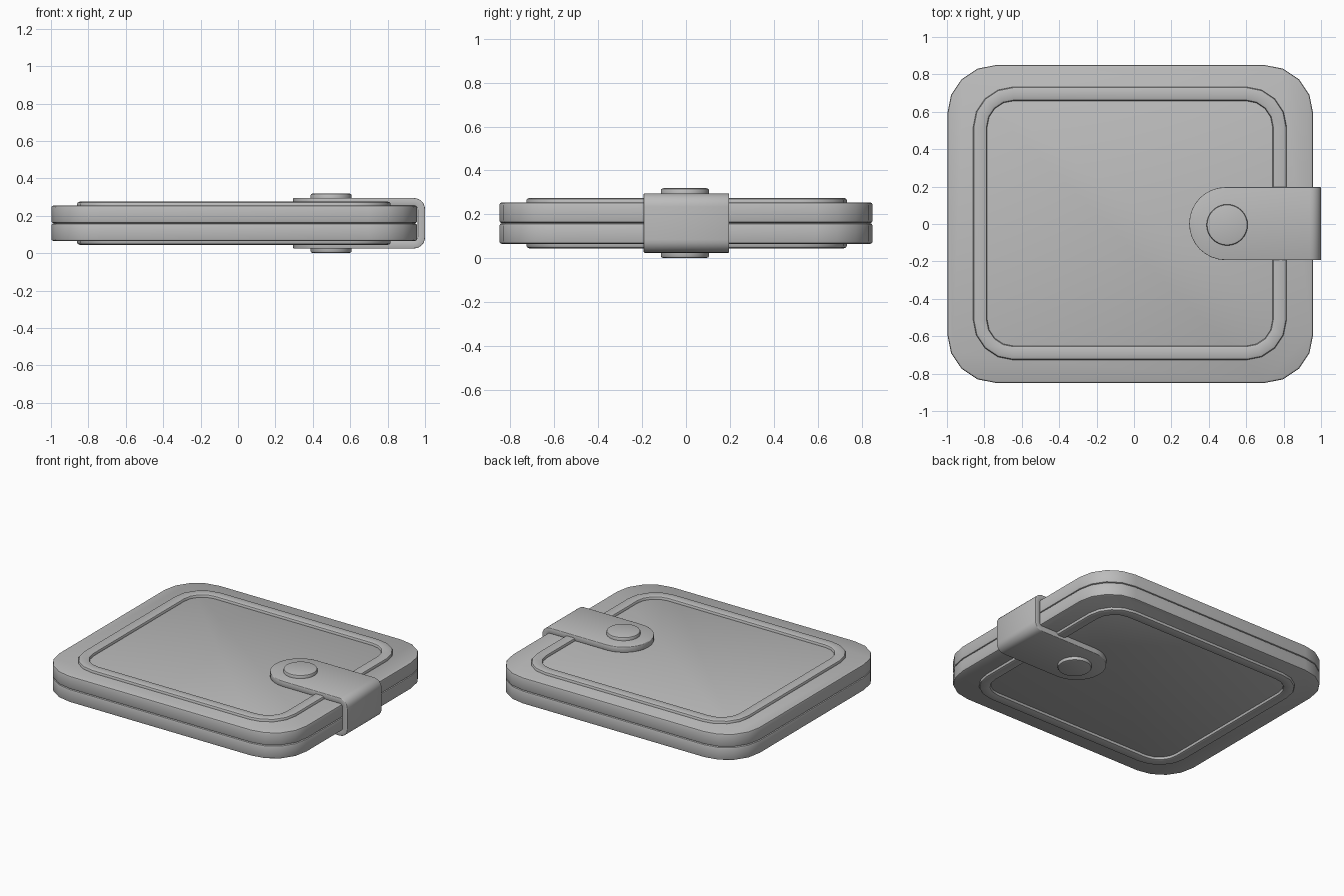
import bpy, bmesh, math

if "Cube" in bpy.data.objects:
    bpy.data.objects.remove(bpy.data.objects["Cube"])

# Single leather colour
grey = bpy.data.materials.new("grey leather")
grey.use_nodes = True
colour = (0.5, 0.5, 0.5, 1)
grey.diffuse_color = colour
grey.node_tree.nodes["Principled BSDF"].inputs["Base Color"].default_value = colour

MID = 0.16  # height of the seam between the two halves


def finish(name, bm):
    bmesh.ops.recalc_face_normals(bm, faces=bm.faces)
    mesh = bpy.data.meshes.new(name)
    bm.to_mesh(mesh)
    bm.free()
    mesh.materials.append(grey)
    obj = bpy.data.objects.new(name, mesh)
    bpy.context.collection.objects.link(obj)
    bpy.ops.object.select_all(action="DESELECT")
    obj.select_set(True)
    bpy.context.view_layer.objects.active = obj
    bpy.ops.object.shade_smooth_by_angle(angle=math.radians(35))
    return obj


def outline(cx, cy, hx, hy, radius, steps):
    """Rounded rectangle as a list of points."""
    points = []
    for k, (sx, sy) in enumerate([(1, 1), (-1, 1), (-1, -1), (1, -1)]):
        for i in range(steps + 1):
            a = math.pi / 2 * (k + i / steps)
            points.append((cx + sx * (hx - radius) + radius * math.cos(a),
                           cy + sy * (hy - radius) + radius * math.sin(a)))
    return points


def loft(name, shape, profile, side, steps, ring=False):
    """Stack inset outlines; profile holds (inset, height from the seam)."""
    cx, cy, hx, hy, radius = shape
    bm = bmesh.new()
    loops = [[bm.verts.new((x, y, MID + side * h)) for x, y in
              outline(cx, cy, hx - d, hy - d, radius - d, steps)]
             for d, h in profile]
    pairs = list(zip(loops, loops[1:]))
    if ring:
        pairs.append((loops[-1], loops[0]))
    else:
        bm.faces.new(loops[0])
        bm.faces.new(loops[-1])
    for low, high in pairs:
        for i in range(len(low)):
            j = (i + 1) % len(low)
            bm.faces.new((low[i], low[j], high[j], high[i]))
    bmesh.ops.remove_doubles(bm, verts=bm.verts, dist=0.0005)
    return finish(name, bm)


COVER = (-0.02, 0, 0.978, 0.85, 0.26)
FRAME = (-0.022, 0.003, 0.838, 0.73, 0.215)
BUTTON = (0.498, -0.005, 0.11, 0.11, 0.11)

for label, side in (("upper", 1), ("lower", -1)):
    # Half of the wallet body, softened at both rims
    loft(label + "_cover", COVER,
         [(0.012, 0), (0.003, 0.004), (0, 0.012), (0, 0.083), (0.003, 0.091), (0.011, 0.095)],
         side, 4)
    # Raised border with rounded shoulders
    loft(label + "_border", FRAME,
         [(0, 0.09), (0, 0.104), (0.004, 0.111), (0.014, 0.115), (0.061, 0.115),
          (0.071, 0.111), (0.075, 0.104), (0.075, 0.09)], side, 4, ring=True)
    # Snap button
    loft(label + "_snap", BUTTON,
         [(0, 0.13), (0, 0.15), (0.003, 0.156), (0.012, 0.159)], side, 8)

# Strap: U-shaped band with round ends, given as (x, height, half width)
HALF, TIP, TOP, BEND = 0.195, 0.49, 0.135, 0.06
upper_path = []
for i in range(9):
    a = math.pi / 2 * i / 8
    upper_path.append((TIP - HALF * math.cos(a), TOP, HALF * math.sin(a)))
for i in range(7):
    a = math.pi / 2 * i / 6
    upper_path.append((1 - BEND + BEND * math.sin(a), TOP - BEND + BEND * math.cos(a), HALF))
path = upper_path + [(x, -h, w) for x, h, w in reversed(upper_path)]

bm = bmesh.new()
rows = [[bm.verts.new((x, s * w + 0.002, MID + h)) for s in (-1, 1)] for x, h, w in path]
for a, b in zip(rows, rows[1:]):
    bm.faces.new((a[0], b[0], b[1], a[1]))
bmesh.ops.remove_doubles(bm, verts=bm.verts, dist=0.0005)
strap = finish("closing_strap", bm)
# Make the band face outwards before thickening it towards the body
if max(strap.data.polygons, key=lambda p: p.center.x).normal.x < 0:
    strap.data.flip_normals()
solid = strap.modifiers.new("thickness", "SOLIDIFY")
solid.thickness = 0.04
solid.offset = -1
soft = strap.modifiers.new("soft_edge", "BEVEL")
soft.width = 0.008
soft.segments = 2
soft.limit_method = "ANGLE"
soft.angle_limit = math.radians(50)
# Keep edge smoothing last in the stack
for mod in list(strap.modifiers):
    if mod.type == "NODES":
        strap.modifiers.move(strap.modifiers.find(mod.name), len(strap.modifiers) - 1)
